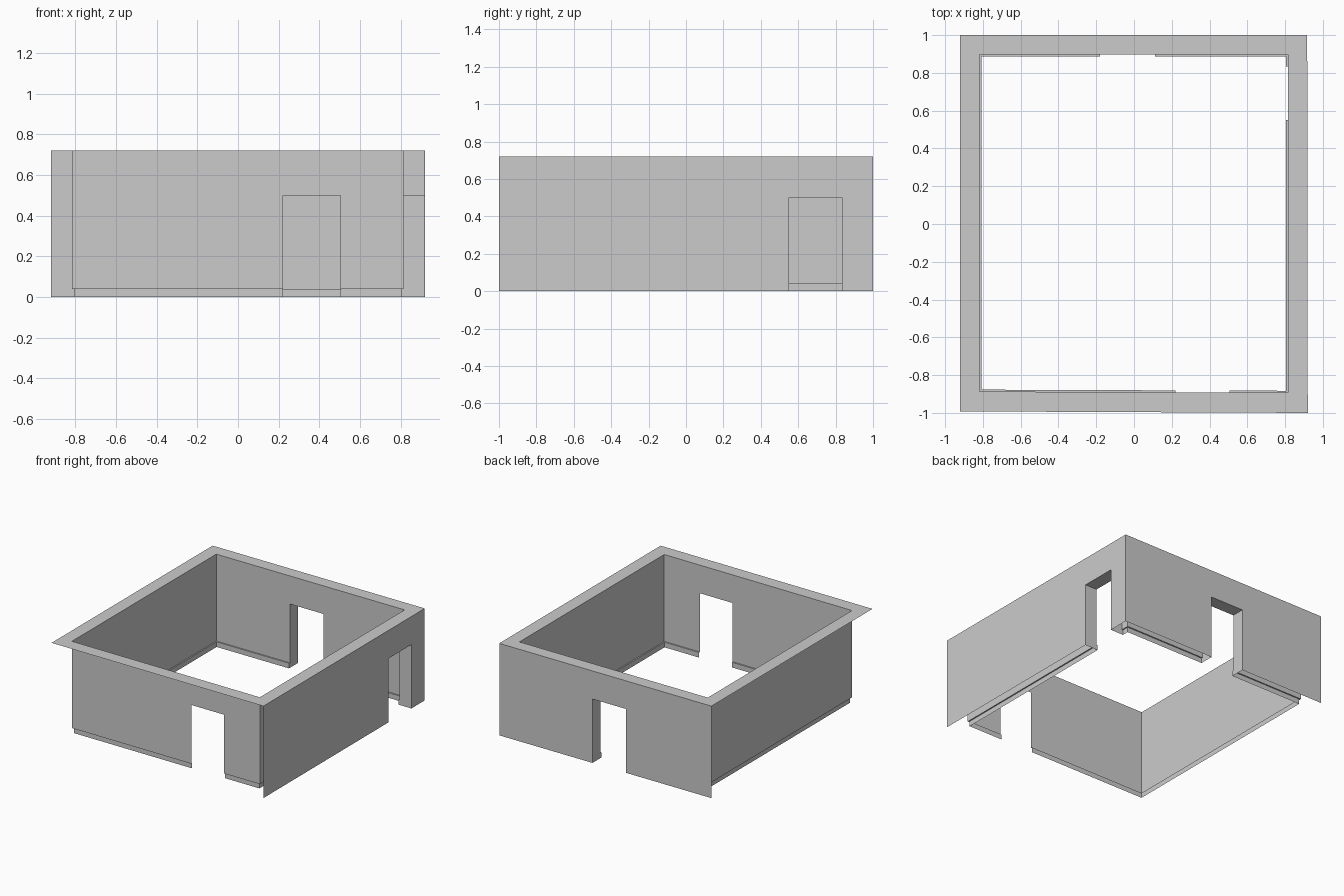
import bpy
import bmesh
from mathutils import Vector

if "Cube" in bpy.data.objects:
    bpy.data.objects.remove(bpy.data.objects["Cube"])

TOP, DOOR_H = 0.72, 0.50        # wall height, doorway height
BASE_H, BASE_T = 0.04, 0.01     # skirting height and thickness
OUTER = [(-0.92, -0.992), (0.92, -1.0), (0.917, 1.0), (-0.92, 1.0)]
INNER = [(-0.817, -0.887), (0.814, -0.893), (0.814, 0.898), (-0.817, 0.898)]


def face(bm, pts, hint):
    """Add one flat face whose normal points along the hint."""
    f = bm.faces.new([bm.verts.new(p) for p in pts])
    f.normal_update()
    if f.normal.dot(Vector(hint)) < 0:
        f.normal_flip()


def finish(bm, name):
    bmesh.ops.remove_doubles(bm, verts=bm.verts, dist=0.0005)
    mesh = bpy.data.meshes.new(name)
    bm.to_mesh(mesh)
    bm.free()
    bpy.context.collection.objects.link(bpy.data.objects.new(name, mesh))


def wall(name, i, door=None, outer=False):
    """Wall between corners i and i+1: plaster sheet, skirting, doorway, outer skin."""
    j = (i + 1) % 4
    a, b = Vector(INNER[i]), Vector(INNER[j])
    axis = 0 if i % 2 == 0 else 1
    room = Vector(((0, 1), (-1, 0), (0, -1), (1, 0))[i])
    oa, ob = Vector(OUTER[i]), Vector(OUTER[j])

    def at(p, q, u, z, push=0.0):
        xy = p.lerp(q, (u - p[axis]) / (q[axis] - p[axis])) + room * push
        return (xy.x, xy.y, z)

    def sheet(p, q, u0, u1, z0, z1, hint, push=0.0):
        face(bm, [at(p, q, u0, z0, push), at(p, q, u1, z0, push),
                  at(p, q, u1, z1, push), at(p, q, u0, z1, push)], hint)

    bm = bmesh.new()
    inward = (room.x, room.y, 0)
    outward = (-room.x, -room.y, 0)
    lo, hi = sorted((a[axis], b[axis]))
    olo, ohi = sorted((oa[axis], ob[axis]))
    spans = [(lo, door[0]), (door[1], hi)] if door else [(lo, hi)]
    for u0, u1 in spans:
        # plaster, then the mitred skirting with its ledge
        sheet(a, b, u0, u1, BASE_H, TOP, inward)
        m0 = u0 + (BASE_T if u0 == lo else 0)
        m1 = u1 - (BASE_T if u1 == hi else 0)
        sheet(a, b, m0, m1, 0, BASE_H, inward, BASE_T)
        face(bm, [at(a, b, u0, BASE_H), at(a, b, u1, BASE_H),
                  at(a, b, m1, BASE_H, BASE_T), at(a, b, m0, BASE_H, BASE_T)], (0, 0, 1))
    if door:
        sheet(a, b, *door, DOOR_H, TOP, inward)
    if outer:
        for u0, u1 in ([(olo, door[0]), (door[1], ohi)] if door else [(olo, ohi)]):
            sheet(oa, ob, u0, u1, 0, TOP, outward)
        if door:
            sheet(oa, ob, *door, DOOR_H, TOP, outward)
            # door jambs and head
            for u, s in zip(door, (1, -1)):
                hint = (s, 0, 0) if axis == 0 else (0, s, 0)
                face(bm, [at(oa, ob, u, 0), at(oa, ob, u, DOOR_H), at(a, b, u, DOOR_H),
                          at(a, b, u, BASE_H), at(a, b, u, BASE_H, BASE_T),
                          at(a, b, u, 0, BASE_T)], hint)
            face(bm, [at(oa, ob, door[0], DOOR_H), at(oa, ob, door[1], DOOR_H),
                      at(a, b, door[1], DOOR_H), at(a, b, door[0], DOOR_H)], (0, 0, -1))
    finish(bm, name)


# Walls: front and left have only an inner sheet, right and back also an outer skin
wall("front_wall", 0, door=(0.22, 0.505))
wall("right_wall", 1, door=(0.55, 0.835), outer=True)
wall("back_wall", 2, door=(-0.18, 0.11), outer=True)
wall("left_wall", 3)

# Flat cap around the top of the walls
cap = bmesh.new()
for k in range(4):
    n = (k + 1) % 4
    face(cap, [(*p, TOP) for p in (OUTER[k], OUTER[n], INNER[n], INNER[k])], (0, 0, 1))
finish(cap, "wall_top")
